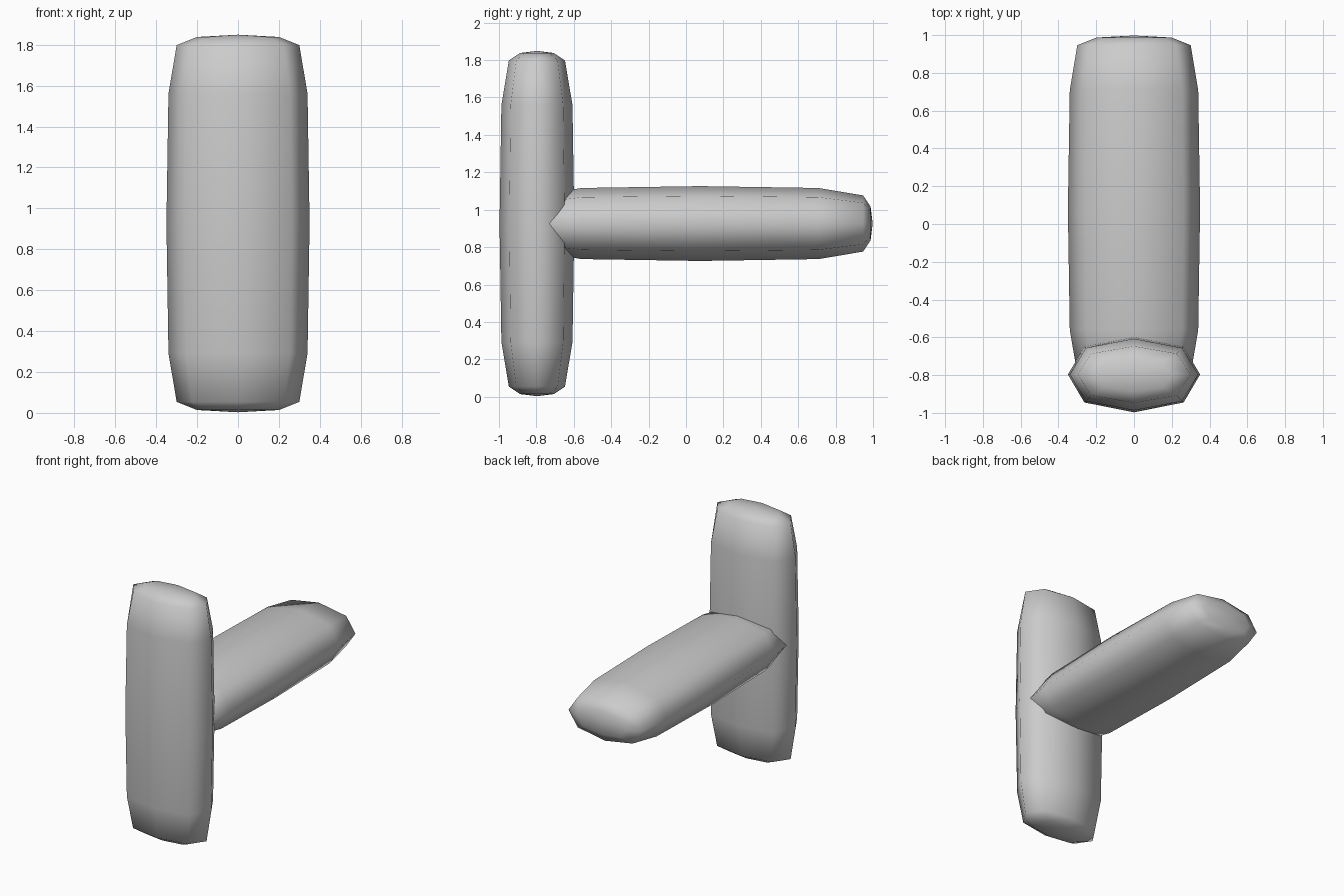
import bpy, bmesh, math
from mathutils import Matrix

if "Cube" in bpy.data.objects:
    bpy.data.objects.remove(bpy.data.objects["Cube"])

# Half profile of a padded slab: (distance from middle, half width, half depth)
HALF = [(0.634, 0.34, 0.19), (0.872, 0.30, 0.15), (0.912, 0.20, 0.09)]
PROFILE = [(-t, w, d) for t, w, d in reversed(HALF)] + [(0, 0.35, 0.2)] + HALF
TIP = 0.923


def ring_points(w, d):
    # eight-sided cushion cross-section
    cx, cy = 0.75 * w, 0.74 * d
    return [(w, 0), (cx, cy), (0, d), (-cx, cy),
            (-w, 0), (-cx, -cy), (0, -d), (cx, -cy)]


def padded_slab(name, matrix):
    bm = bmesh.new()
    rings = [[bm.verts.new((x, y, t)) for x, y in ring_points(w, d)]
             for t, w, d in PROFILE]
    for a, b in zip(rings, rings[1:]):
        for i in range(8):
            j = (i + 1) % 8
            bm.faces.new((a[i], a[j], b[j], b[i]))
    # slightly domed ends
    for ring, z in ((rings[0], -TIP), (rings[-1], TIP)):
        tip = bm.verts.new((0, 0, z))
        for i in range(8):
            bm.faces.new((ring[i], ring[(i + 1) % 8], tip))
    bmesh.ops.transform(bm, matrix=matrix, verts=bm.verts)
    bmesh.ops.recalc_face_normals(bm, faces=bm.faces)
    for f in bm.faces:
        f.smooth = True
    mesh = bpy.data.meshes.new(name)
    bm.to_mesh(mesh)
    bm.free()
    obj = bpy.data.objects.new(name, mesh)
    bpy.context.collection.objects.link(obj)
    return obj


# Upright slab at the front, and the same slab laid flat behind it
padded_slab("upright_pad", Matrix.Translation((0, -0.797, 0.926)))
padded_slab("horizontal_pad", Matrix.Translation((0, 0.075, 0.926))
            @ Matrix.Rotation(math.radians(90), 4, 'X'))
